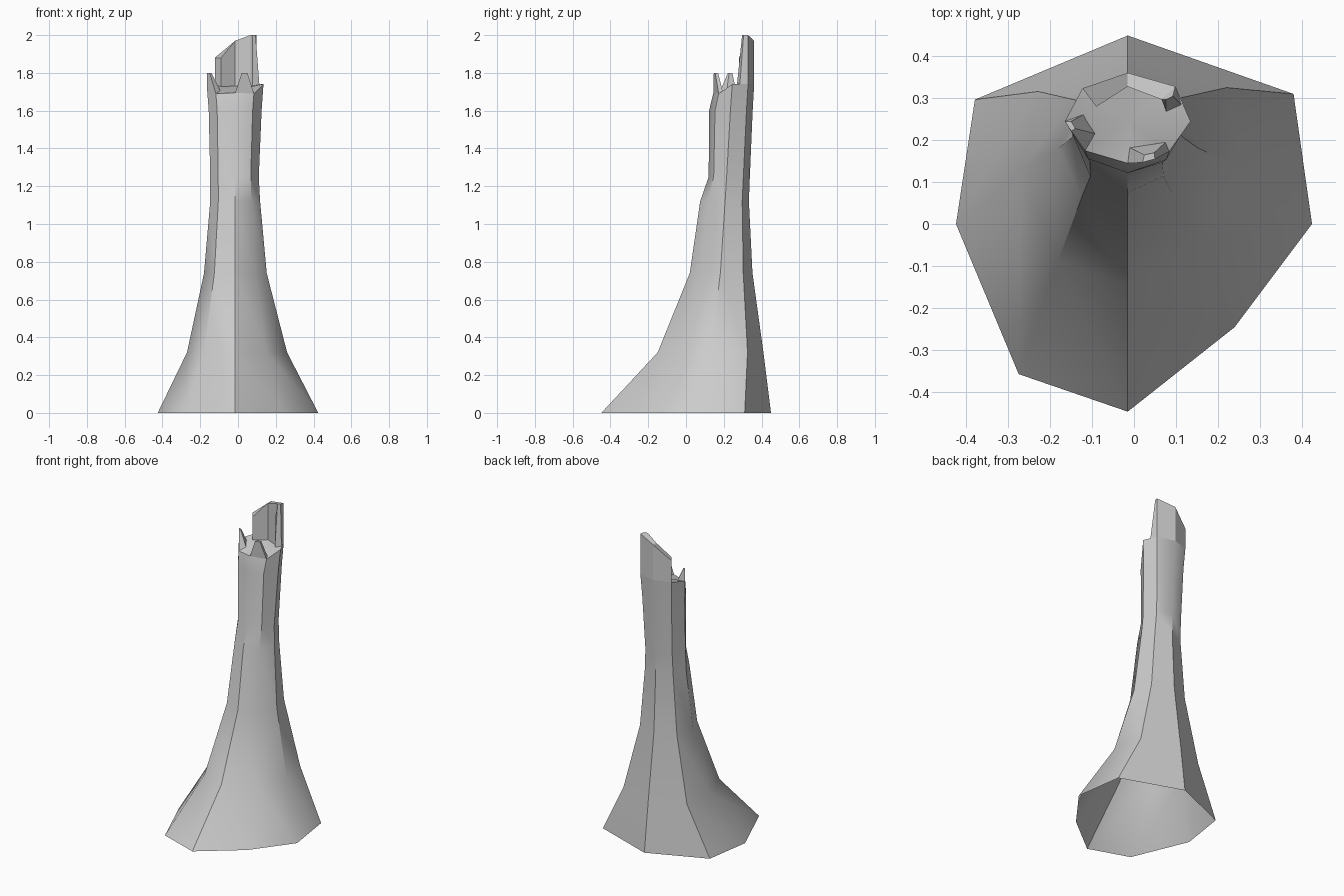
import bpy, math
import bmesh

if "Cube" in bpy.data.objects:
    bpy.data.objects.remove(bpy.data.objects["Cube"])

CX = -0.015
# normalised octagon at the root flare and at the broken top (back, then clockwise)
ROOT = [(0, 1), (.9, .69), (1, 0), (.58, -.55), (0, -1), (-.635, -.8), (-1, 0), (-.89, .66)]
TOP = [(0, 1), (.76, .72), (1, 0), (.66, -.72), (0, -1), (-.68, -.7), (-1, 0), (-.72, .68)]
# z, x min, x max, y front, y middle, y back, blend root->top
RINGS = [(0, -.425, .425, -.448, 0, .45, 0),
         (.32, -.27, .26, -.15, .13, .41, .3),
         (.74, -.18, .152, .02, .182, .352, .7),
         (1.12, -.147, .117, .075, .207, .333, .9),
         (1.25, -.147, .11, .12, .215, .338, 1),
         (1.6, -.155, .125, .122, .235, .353, 1),
         (1.72, -.165, .135, .145, .245, .361, 1)]
RIM_Z = [1.74, 1.74, 1.74, 1.69, 1.695, 1.69, 1.73, 1.74]


def ring_points(z, x0, x1, yf, ym, yb, t):
    pts = []
    for (ua, va), (ub, vb) in zip(ROOT, TOP):
        u, v = ua + (ub - ua) * t, va + (vb - va) * t
        x = CX + u * ((x1 - CX) if u > 0 else (CX - x0))
        y = ym + v * ((yb - ym) if v > 0 else (ym - yf))
        pts.append((x, y, z))
    return pts


def make_object(name, bm, smooth):
    bmesh.ops.recalc_face_normals(bm, faces=bm.faces)
    me = bpy.data.meshes.new(name)
    bm.to_mesh(me)
    bm.free()
    ob = bpy.data.objects.new(name, me)
    bpy.context.collection.objects.link(ob)
    if smooth:
        bpy.ops.object.select_all(action='DESELECT')
        ob.select_set(True)
        bpy.context.view_layer.objects.active = ob
        bpy.ops.object.shade_smooth_by_angle(angle=math.radians(40))
    return ob


# trunk: lofted octagons, open underneath, capped at the uneven break
bm = bmesh.new()
loops = []
for r in RINGS:
    pts = ring_points(*r)
    if r is RINGS[-1]:
        pts = [(x, y, z) for (x, y, _), z in zip(pts, RIM_Z)]
    loops.append([bm.verts.new(p) for p in pts])
for a, b in zip(loops, loops[1:]):
    for i in range(8):
        j = (i + 1) % 8
        bm.faces.new((a[i], a[j], b[j], b[i]))
centre = bm.verts.new((CX, .245, 1.71))
for i in range(8):
    bm.faces.new((loops[-1][i], loops[-1][(i + 1) % 8], centre))
make_object("broken_trunk", bm, True)
rim = [(p[0], p[1], z) for p, z in zip(ring_points(*RINGS[-1]), RIM_Z)]


# splinter: columns of (outer base, inner base, outer top, inner top) joined side by side
def splinter(name, columns):
    bm = bmesh.new()
    cols = [[bm.verts.new(p) for p in c] for c in columns]
    for a, b in zip(cols, cols[1:]):
        for i, j in ((0, 2), (2, 3), (3, 1), (1, 0)):
            bm.faces.new((a[i], a[j], b[j], b[i]))
    for c in (cols[0], cols[-1]):
        bm.faces.new((c[0], c[2], c[3], c[1]))
    make_object(name, bm, False)


# tall shard standing at the back
shard = []
for (x, y, z), (ix, iy), top in ((rim[7], (-.09, .28), 1.88), (rim[0], (-.015, .328), 1.97),
                                 (rim[1], (.066, .297), 2.0)):
    shard.append(((x, y, z), (ix, iy, z - .02), (x, y, top), (ix, iy, top)))
x, y, z = .113, .285, 1.74
shard.append(((x, y, z), (.077, .268, z - .02), (.093, .305, 2.0), (.077, .297, 2.0)))
splinter("back_shard", shard)

# small spikes on the front and left of the rim
splinter("front_spike", [
    (rim[4], (-.01, .182, 1.7), (.02, .147, 1.8), (.025, .165, 1.8)),
    (rim[3], (.075, .195, 1.7), (.05, .155, 1.8), (.048, .17, 1.8))])
splinter("left_spike", [
    (rim[5], (-.09, .215, 1.7), (-.15, .222, 1.8), (-.14, .228, 1.8)),
    (rim[6], (-.115, .265, 1.71), (-.165, .245, 1.8), (-.15, .245, 1.8))])
